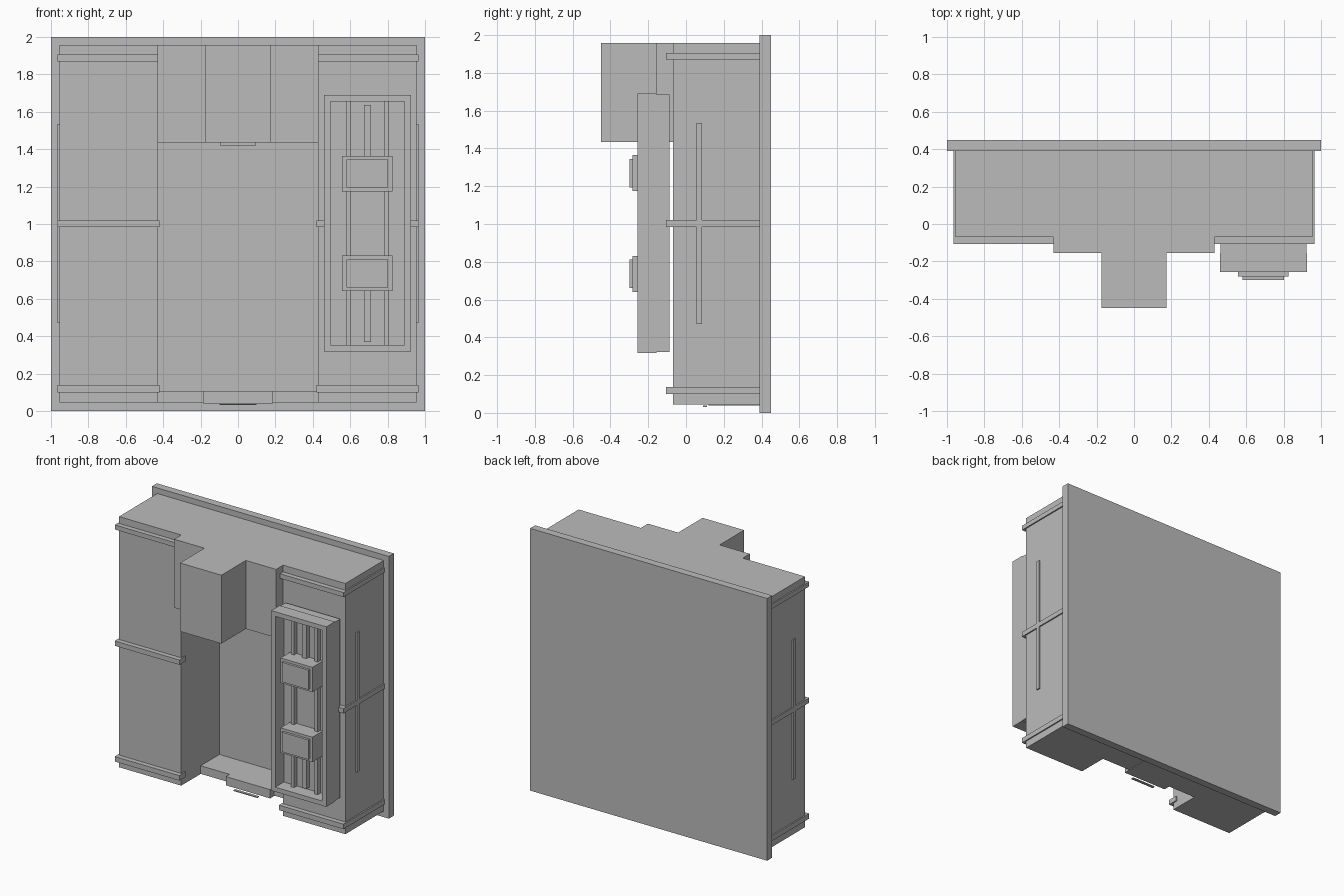
import bpy, bmesh

if "Cube" in bpy.data.objects:
    bpy.data.objects.remove(bpy.data.objects["Cube"])

# One flat grey for the whole model
grey = bpy.data.materials.new("plain_grey")
grey.diffuse_color = (0.5, 0.5, 0.5, 1)
grey.use_nodes = True
grey.node_tree.nodes["Principled BSDF"].inputs["Base Color"].default_value = grey.diffuse_color


def box(name, x, y, z, mirror=False):
    """Box from (min, max) ranges; optionally mirrored across x = 0."""
    bm = bmesh.new()
    bmesh.ops.create_cube(bm, size=1)
    for v in bm.verts:
        v.co = [r[0] if c < 0 else r[1] for c, r in zip(v.co, (x, y, z))]
    mesh = bpy.data.meshes.new(name)
    bm.to_mesh(mesh)
    bm.free()
    mesh.materials.append(grey)
    ob = bpy.data.objects.new(name, mesh)
    bpy.context.collection.objects.link(ob)
    if mirror:
        ob.modifiers.new("mirror", 'MIRROR')
    return ob


BACK = 0.39  # front face of the back plate

# Back plate and the two pillars
box("back_plate", (-1, 1), (BACK, 0.45), (0, 2))
box("pillar", (0.43, 0.955), (-0.07, BACK), (0.045, 1.957), True)

# Straps around the pillars
for i, (z0, z1) in enumerate([(0.10, 0.138), (0.983, 1.02), (1.87, 1.905)]):
    box(f"strap_front_{i}", (0.42, 0.965), (-0.107, -0.07), (z0, z1), True)
    box(f"strap_side_{i}", (0.955, 0.965), (-0.07, BACK), (z0, z1), True)
    box(f"strap_inner_{i}", (0.42, 0.43), (-0.07, -0.03), (z0, z1), True)

# Upright strip on the outer side of each pillar
box("side_strip", (0.955, 0.965), (0.055, 0.085), (0.47, 1.535), True)

# Lintel with its projecting centre block
box("lintel", (-0.43, 0.43), (-0.155, BACK), (1.435, 1.957))
box("lintel_block", (-0.175, 0.175), (-0.45, -0.155), (1.435, 1.957))
box("lintel_lower_plate", (-0.095, 0.095), (0.09, 0.11), (1.42, 1.435))

# Door sill
box("sill_side", (0.185, 0.43), (0.165, BACK), (0.045, 0.107), True)
box("sill_centre", (-0.187, 0.187), (0.12, BACK), (0.04, 0.107))
box("sill_lower_plate", (-0.1, 0.1), (0.09, 0.11), (0.031, 0.038))

# Control panel: backing and raised frame
box("panel_backing", (0.462, 0.923), (-0.155, -0.087), (0.322, 1.685))
for name, z in (("bottom", (0.317, 0.352)), ("top", (1.655, 1.69))):
    box(f"panel_frame_{name}", (0.46, 0.925), (-0.257, -0.155), z)
for name, x in (("left", (0.46, 0.495)), ("right", (0.89, 0.925))):
    box(f"panel_frame_{name}", x, (-0.257, -0.155), (0.352, 1.655))

# Guide rails inside the panel
for name, x in (("left", 0.592), ("right", 0.793)):
    box(f"guide_rail_{name}", (x - 0.013, x + 0.013), (-0.19, -0.155), (0.352, 1.655))
for name, z in (("lower", (0.37, 0.66)), ("upper", (1.34, 1.635))):
    box(f"centre_rail_{name}", (0.675, 0.71), (-0.19, -0.155), z)

# Sliding blocks with raised faces
for name, z in (("lower", 0.736), ("upper", 1.269)):
    box(f"slider_{name}", (0.557, 0.825), (-0.282, -0.16), (z - 0.095, z + 0.095))
    box(f"slider_face_{name}", (0.58, 0.803), (-0.3, -0.282), (z - 0.075, z + 0.075))
